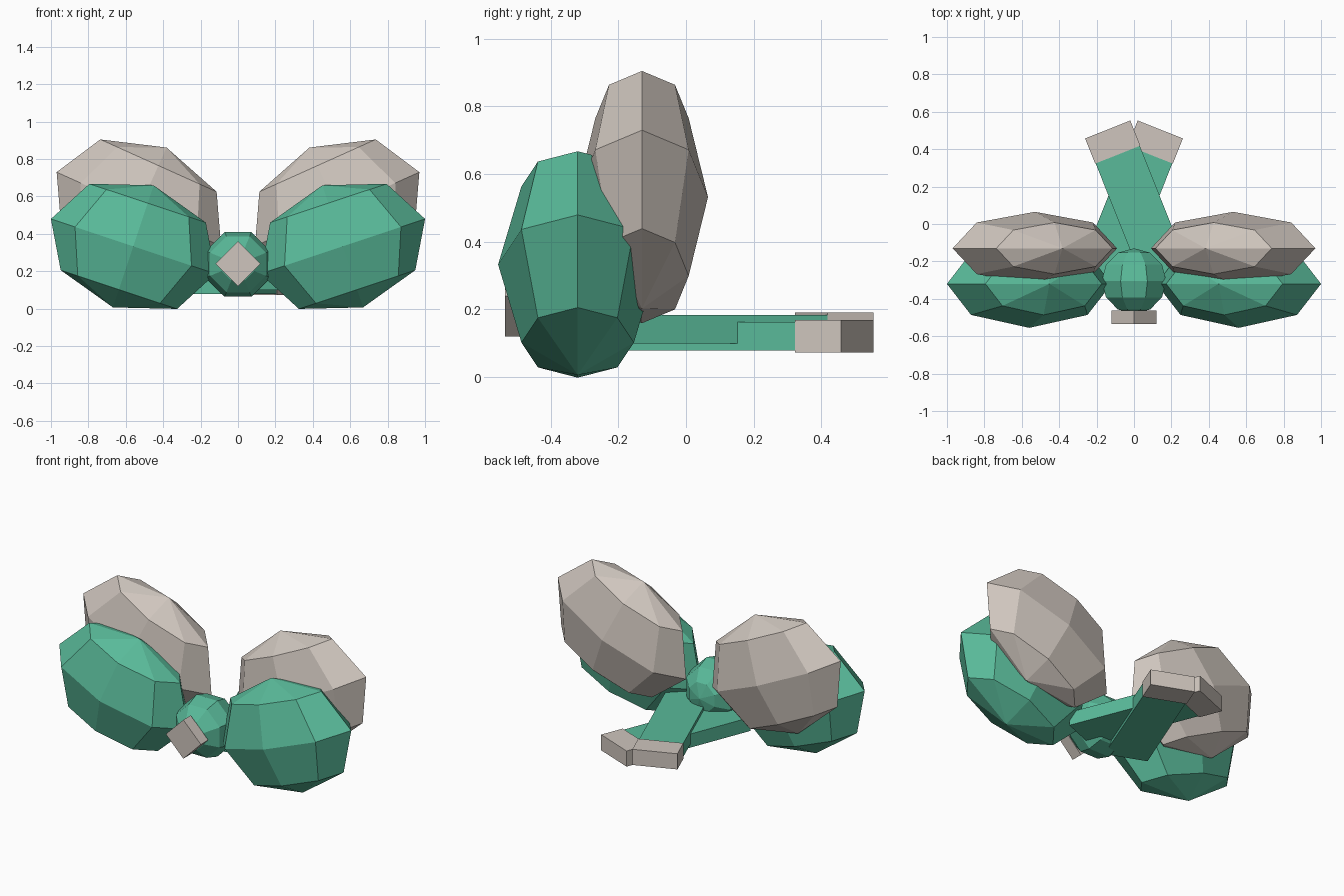
import bpy
import math
from mathutils import Matrix

cube = bpy.data.objects.get("Cube")
if cube:
    bpy.data.objects.remove(cube, do_unlink=True)


def make_material(name, rgb):
    mat = bpy.data.materials.new(name)
    mat.use_nodes = True
    color = (*rgb, 1)
    mat.diffuse_color = color
    mat.node_tree.nodes["Principled BSDF"].inputs["Base Color"].default_value = color
    return mat


green = make_material("ribbon green", (0.10, 0.49, 0.32))
beige = make_material("ribbon beige", (0.62, 0.56, 0.51))


def finish(name, mat, matrix):
    obj = bpy.context.object
    obj.name = name
    obj.data.transform(matrix)
    obj.data.materials.append(mat)
    return obj


def ball(name, mat, center, radii, tilt=0, segments=8, rings=4, pre=Matrix()):
    bpy.ops.mesh.primitive_uv_sphere_add(segments=segments, ring_count=rings, radius=1)
    matrix = (Matrix.Translation(center) @ Matrix.Rotation(tilt, 4, "Y")
              @ Matrix.Diagonal((*radii, 1)) @ pre)
    return finish(name, mat, matrix)


def box(name, mat, center, size, axis="Z", angle=0):
    bpy.ops.mesh.primitive_cube_add(size=1)
    matrix = (Matrix.Translation(center) @ Matrix.Rotation(angle, 4, axis)
              @ Matrix.Diagonal((*size, 1)))
    return finish(name, mat, matrix)


# Faceted bow loops, the same on both sides
for side, label in ((1, "left"), (-1, "right")):
    ball(f"{label}_front_loop", green, (side * 0.56, -0.32, 0.333),
         (0.464, 0.235, 0.344), -side * math.radians(18.4))
    ball(f"{label}_back_loop", beige, (side * 0.53, -0.13, 0.532),
         (0.482, 0.195, 0.361), -side * math.radians(24.2))

# Central knot, with flat facets on top, bottom and sides
knot_turn = Matrix.Rotation(math.pi / 2, 4, "X") @ Matrix.Rotation(math.pi / 8, 4, "Z")
ball("knot", green, (0, -0.305, 0.237), (0.187, 0.175, 0.187),
     rings=6, pre=knot_turn)

# Diamond plate on the knot
box("knot_diamond", beige, (0, -0.499, 0.24), (0.17, 0.072, 0.17),
    "Y", math.pi / 4)

# Crossing tails with beige tips, the right one lying over the left one
spread = math.radians(21.7)
for side, label, height in ((-1, "right", 0.142), (1, "left", 0.121)):
    dx, dy = side * math.sin(spread), math.cos(spread)

    def along(distance):
        return (side * -0.168 + dx * distance, -0.27 + dy * distance, height)

    box(f"{label}_tail", green, along(0.36), (0.254, 0.72, 0.084),
        angle=-side * spread)
    box(f"{label}_tail_tip", beige, along(0.762), (0.26, 0.145, 0.097),
        angle=-side * spread)
